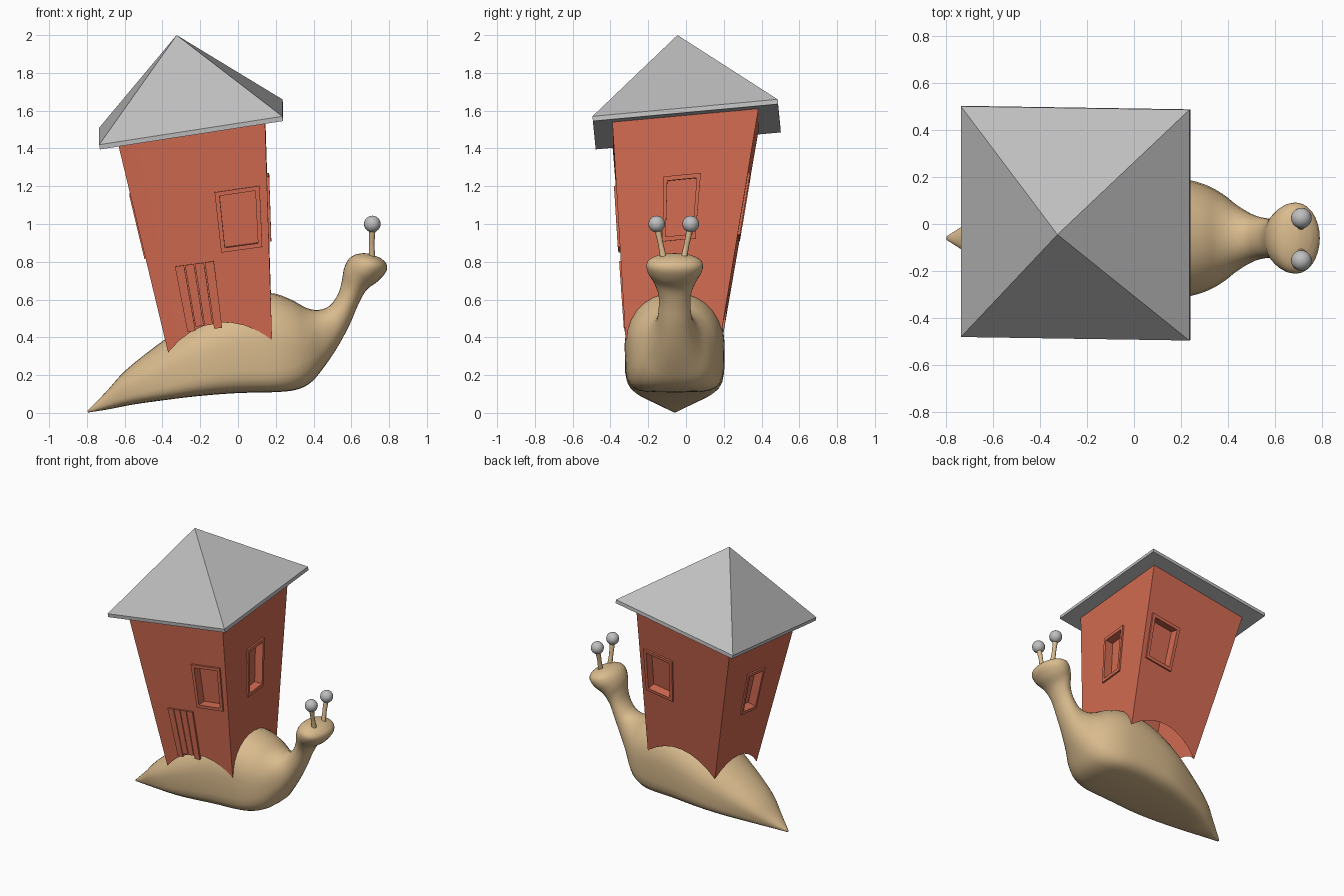
import bpy, bmesh, math
from mathutils import Vector

if "Cube" in bpy.data.objects:
    bpy.data.objects.remove(bpy.data.objects["Cube"])

CY = -0.06  # body symmetry plane


def mat(name, rgb):
    m = bpy.data.materials.new(name)
    m.diffuse_color = (*rgb, 1)
    m.use_nodes = True
    m.node_tree.nodes["Principled BSDF"].inputs["Base Color"].default_value = m.diffuse_color
    return m


BRICK = mat("brick_orange", (0.64, 0.145, 0.082))
TAN = mat("tan_skin", (0.70, 0.50, 0.27))
GREY = mat("grey", (0.52, 0.52, 0.52))


def finish(bm, name, material, smooth=False, recalc=True):
    if recalc:
        bmesh.ops.recalc_face_normals(bm, faces=bm.faces)
    me = bpy.data.meshes.new(name)
    bm.to_mesh(me)
    bm.free()
    me.materials.append(material)
    for p in me.polygons:
        p.use_smooth = smooth
    ob = bpy.data.objects.new(name, me)
    bpy.context.collection.objects.link(ob)
    return ob


def catmull(p0, p1, p2, p3, t):
    return [0.5 * (2*b + (c-a)*t + (2*a-5*b+4*c-d)*t*t + (3*b-a-3*c+d)*t**3)
            for a, b, c, d in zip(p0, p1, p2, p3)]


# --- snail body: lofted sections (belly x, z, back x, z, half width, belly squareness)
st = [
    (-.793, .002, -.797, .012, .008, 2.5), (-.68, .02, -.70, .11, .075, 3),
    (-.55, .045, -.59, .23, .145, 4), (-.37, .07, -.40, .38, .21, 5),
    (-.20, .09, -.20, .52, .255, 5), (0, .105, 0, .62, .265, 5),
    (.20, .11, .17, .635, .255, 5), (.31, .123, .28, .60, .23, 4),
    (.385, .16, .36, .557, .19, 3.2), (.45, .235, .425, .545, .14, 2.6),
    (.525, .345, .485, .567, .10, 2.2), (.59, .465, .53, .63, .085, 2),
    (.635, .57, .55, .70, .087, 2), (.68, .65, .56, .76, .115, 2),
    (.745, .70, .58, .805, .145, 2), (.785, .75, .61, .833, .148, 2),
    (.785, .79, .655, .845, .11, 2), (.755, .82, .70, .843, .04, 2),
]
N = 28
bm = bmesh.new()
rows = []
for i in range(len(st) - 1):
    q = [st[max(i-1, 0)], st[i], st[i+1], st[min(i+2, len(st)-1)]]
    rows += [catmull(*q, k / 4) for k in range(4)]
rows.append(st[-1])
rings = []
for bx, bz, tx, tz, w, n in rows:
    ring = []
    for k in range(N):
        a = 2 * math.pi * k / N
        c, s = math.cos(a), math.sin(a)
        e = 2 / (n if s < 0 else 2.1)
        u = math.copysign(abs(c) ** e, c)
        v = 0.5 + 0.5 * math.copysign(abs(s) ** e, s)
        ring.append(bm.verts.new((bx + (tx-bx)*v, CY + w*u, bz + (tz-bz)*v)))
    rings.append(ring)
for r0, r1 in zip(rings, rings[1:]):
    for k in range(N):
        bm.faces.new((r0[k], r0[(k+1) % N], r1[(k+1) % N], r1[k]))
bm.faces.new(rings[0])
bm.faces.new(rings[-1])
finish(bm, "snail_body", TAN, smooth=True)

# --- eye stalks and eyes
for side, label in ((-1, "left"), (1, "right")):
    cu = bpy.data.curves.new("eye_stalk_" + label, "CURVE")
    cu.dimensions = "3D"
    cu.bevel_depth = 0.018
    cu.bevel_resolution = 3
    cu.use_fill_caps = True
    sp = cu.splines.new("BEZIER")
    path = [(.71, .052, .81), (.708, .068, .89), (.711, .088, .985)]
    sp.bezier_points.add(len(path) - 1)
    for bp, (x, y, z), r in zip(sp.bezier_points, path, (1, .8, 1)):
        bp.co = (x, CY - .005 + side * y, z)
        bp.handle_left_type = bp.handle_right_type = "AUTO"
        bp.radius = r
    cu.materials.append(TAN)
    bpy.context.collection.objects.link(bpy.data.objects.new(cu.name, cu))
    bm = bmesh.new()
    bmesh.ops.create_uvsphere(bm, u_segments=20, v_segments=12, radius=0.044)
    bmesh.ops.translate(bm, verts=bm.verts, vec=(.711, CY - .005 + side * .09, 1.0))
    finish(bm, "eye_" + label, GREY, smooth=True)

# --- house: four leaning walls, arched at the foot, each with a framed window recess
low = [Vector(p) for p in ((-.37, -.30, .32), (.18, -.32, .385), (.18, .19, .44), (-.37, .19, .375))]
top = [Vector(p) for p in ((-.635, -.39, 1.425), (.143, -.39, 1.545), (.143, .385, 1.62), (-.635, .385, 1.50))]


def wall_point(w, s, t, out=0.0):
    a, b, c, d = low[w], low[(w+1) % 4], top[(w+1) % 4], top[w]
    nrm = (c - a).cross(d - b).normalized()
    return a.lerp(b, s).lerp(d.lerp(c, s), t) + nrm * out


def frame_loop(bm, w, s0, s1, t0, t1, inset, out):
    i, j = inset * (s1 - s0), inset * (t1 - t0) * 0.7
    pts = ((s0+i, t0+j), (s1-i, t0+j), (s1-i, t1-j), (s0+i, t1-j))
    return [bm.verts.new(wall_point(w, s, t, out)) for s, t in pts]


def bridge(bm, l0, l1):
    for k in range(4):
        bm.faces.new((l0[k], l0[(k+1) % 4], l1[(k+1) % 4], l1[k]))


windows = [(.61, .945, .43, .71), (.36, .64, .43, .725), (.055, .39, .43, .71), (.36, .64, .43, .725)]
bm = bmesh.new()
for w, (s0, s1, t0, t1) in enumerate(windows):
    ss = sorted({i / 8 for i in range(9)} | {s0, s1})
    ts = [0, t0, t1, 1]

    def grid(s, t):
        return bm.verts.new(wall_point(w, s, t or .11 * (1 - (2*s - 1) ** 2)))
    for a, b in zip(ss, ss[1:]):
        for c, d in zip(ts, ts[1:]):
            if not (s0 <= a < s1 and c == t0):
                bm.faces.new([grid(a, c), grid(b, c), grid(b, d), grid(a, d)])
    loops = [frame_loop(bm, w, s0, s1, t0, t1, i, o)
             for i, o in ((0, 0), (0, .012), (.1, .012), (.1, -.05))]
    for l0, l1 in zip(loops, loops[1:]):
        bridge(bm, l0, l1)
    bm.faces.new(loops[-1])
bmesh.ops.remove_doubles(bm, verts=bm.verts, dist=1e-5)
finish(bm, "house_walls", BRICK, recalc=False)

# --- plank door on the front wall
bm = bmesh.new()
step = .33 / 4
for k in range(4):
    a = .22 + k * step
    base = .085 + .02 * (k in (1, 2))
    back = frame_loop(bm, 0, a, a + step - .008, base, .395, 0, -.005)
    face = frame_loop(bm, 0, a, a + step - .008, base, .395, 0, .012)
    bridge(bm, back, face)
    bm.faces.new(face)
finish(bm, "plank_door", BRICK, recalc=False)

# --- pyramid roof with a thin eave
bm = bmesh.new()
eave = [Vector(p) for p in ((-.735, -.48, 1.42), (.235, -.495, 1.57), (.235, .485, 1.66), (-.735, .50, 1.51))]
upper = [bm.verts.new(p) for p in eave]
under = [bm.verts.new(p + Vector((.004, .002, -.025))) for p in eave]
apex = bm.verts.new((-.325, -.045, 2.0))
bridge(bm, under, upper)
bm.faces.new(under[::-1])
for k in range(4):
    bm.faces.new((upper[k], upper[(k+1) % 4], apex))
finish(bm, "roof", GREY)
